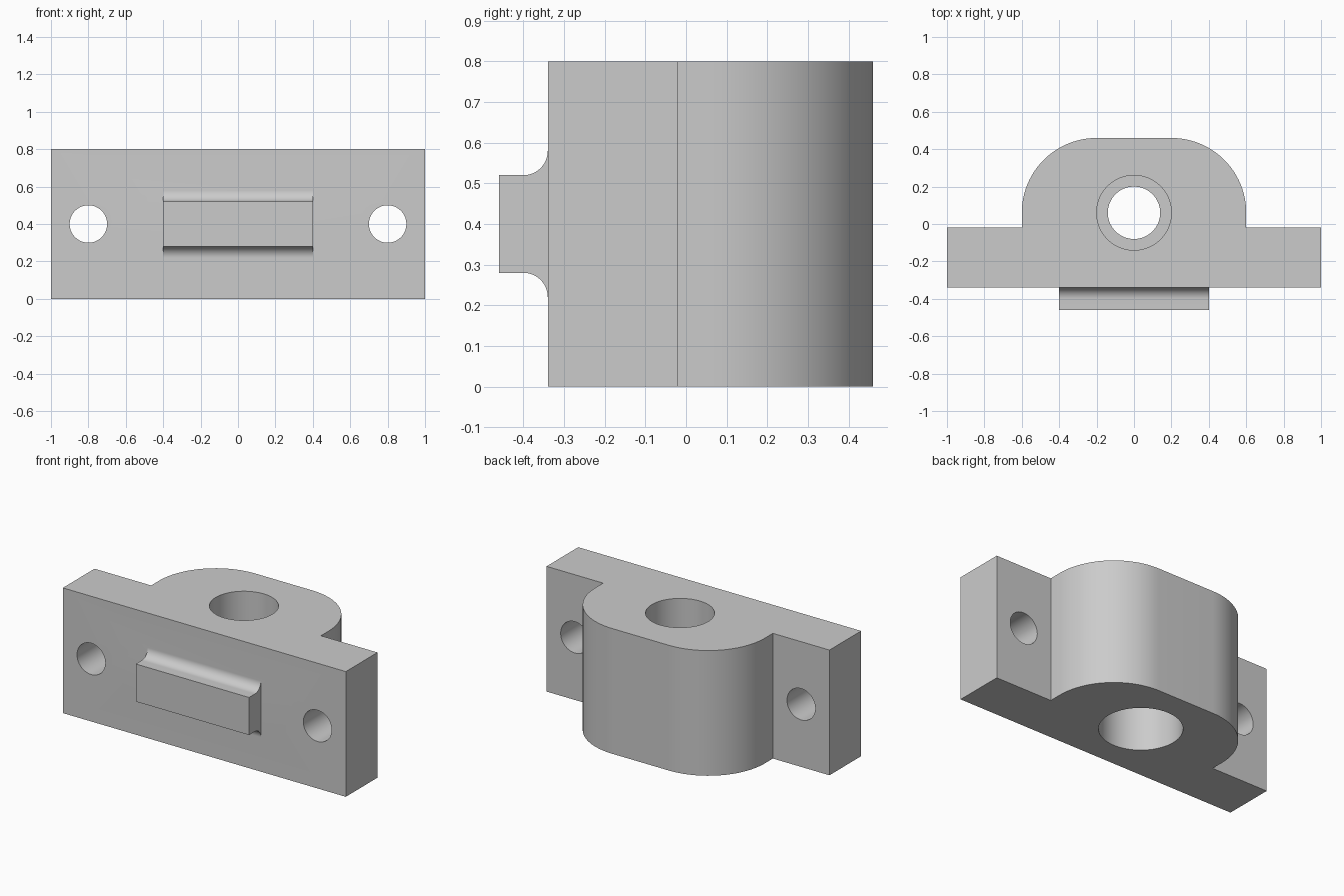
import bpy
import bmesh
from math import pi, sin, cos, radians
from mathutils import Matrix, Vector

default = bpy.data.objects.get("Cube")
if default:
    bpy.data.objects.remove(default, do_unlink=True)

grey = bpy.data.materials.new("light_grey")
grey.use_nodes = True
colour = (0.6, 0.6, 0.6, 1)
grey.diffuse_color = colour
grey.node_tree.nodes["Principled BSDF"].inputs["Base Color"].default_value = colour


def arc(cx, cy, radius, start, end, steps=24):
    angles = [radians(start + (end - start) * i / steps) for i in range(steps + 1)]
    return [(cx + radius * cos(a), cy + radius * sin(a)) for a in angles]


def add_object(name, bm):
    bmesh.ops.recalc_face_normals(bm, faces=bm.faces)
    mesh = bpy.data.meshes.new(name)
    bm.to_mesh(mesh)
    bm.free()
    mesh.materials.append(grey)
    obj = bpy.data.objects.new(name, mesh)
    bpy.context.collection.objects.link(obj)
    return obj


def extrude_profile(name, points, direction):
    """Extrude a closed loop of 3D points along a direction."""
    bm = bmesh.new()
    face = bm.faces.new([bm.verts.new(p) for p in points])
    result = bmesh.ops.extrude_face_region(bm, geom=[face], use_keep_orig=True)
    moved = [v for v in result["geom"] if isinstance(v, bmesh.types.BMVert)]
    bmesh.ops.translate(bm, verts=moved, vec=Vector(direction))
    return add_object(name, bm)


def cylinder(name, radius, length, centre, along_y=False):
    bm = bmesh.new()
    matrix = Matrix.Translation(centre)
    if along_y:
        matrix = matrix @ Matrix.Rotation(pi / 2, 4, 'X')
    bmesh.ops.create_cone(bm, cap_ends=True, segments=96, radius1=radius,
                          radius2=radius, depth=length, matrix=matrix)
    return add_object(name, bm)


def combine(target, other, operation):
    mod = target.modifiers.new(other.name, 'BOOLEAN')
    mod.operation = operation
    mod.solver = 'EXACT'
    mod.object = other
    bpy.context.view_layer.objects.active = target
    bpy.ops.object.modifier_apply(modifier=mod.name)
    bpy.data.objects.remove(other, do_unlink=True)


HEIGHT, FRONT, FLANGE_BACK, BORE_Y = 0.8, -0.34, -0.02, 0.06

# Body: mounting flange and rounded boss in one outline
right_half = [(1, FRONT), (1, FLANGE_BACK), (0.6, FLANGE_BACK)]
right_half += arc(0.2, BORE_Y, 0.4, 0, 90)
outline = right_half + [(-x, y) for x, y in reversed(right_half)]
body = extrude_profile("bracket_body", [(x, y, 0) for x, y in outline], (0, 0, HEIGHT))

# Front locating rib with filleted top and bottom
upper = [(-0.46, 0.12)] + arc(-0.4, 0.18, 0.06, -90, 0, 16) + [(-0.3, 0.18)]
section = upper + [(y, -z) for y, z in reversed(upper)]
rib = extrude_profile("front_rib", [(-0.4, y, z + HEIGHT / 2) for y, z in section],
                      (0.8, 0, 0))
combine(body, rib, 'UNION')

# Vertical through bore, with a wider recess at the top and at the bottom
combine(body, cylinder("bore", 0.14, 2, (0, BORE_Y, 0.4)), 'DIFFERENCE')
combine(body, cylinder("top_recess", 0.2, 0.64, (0, BORE_Y, HEIGHT)), 'DIFFERENCE')
combine(body, cylinder("bottom_recess", 0.24, 0.64, (0, BORE_Y, 0)), 'DIFFERENCE')

# Mounting holes through the flange
for side in (-1, 1):
    hole = cylinder("mounting_hole", 0.1, 1, (0.8 * side, -0.18, HEIGHT / 2), True)
    combine(body, hole, 'DIFFERENCE')

# Smooth curves, crisp edges
bpy.ops.object.select_all(action='DESELECT')
body.select_set(True)
bpy.context.view_layer.objects.active = body
bpy.ops.object.shade_smooth_by_angle(angle=radians(30))
